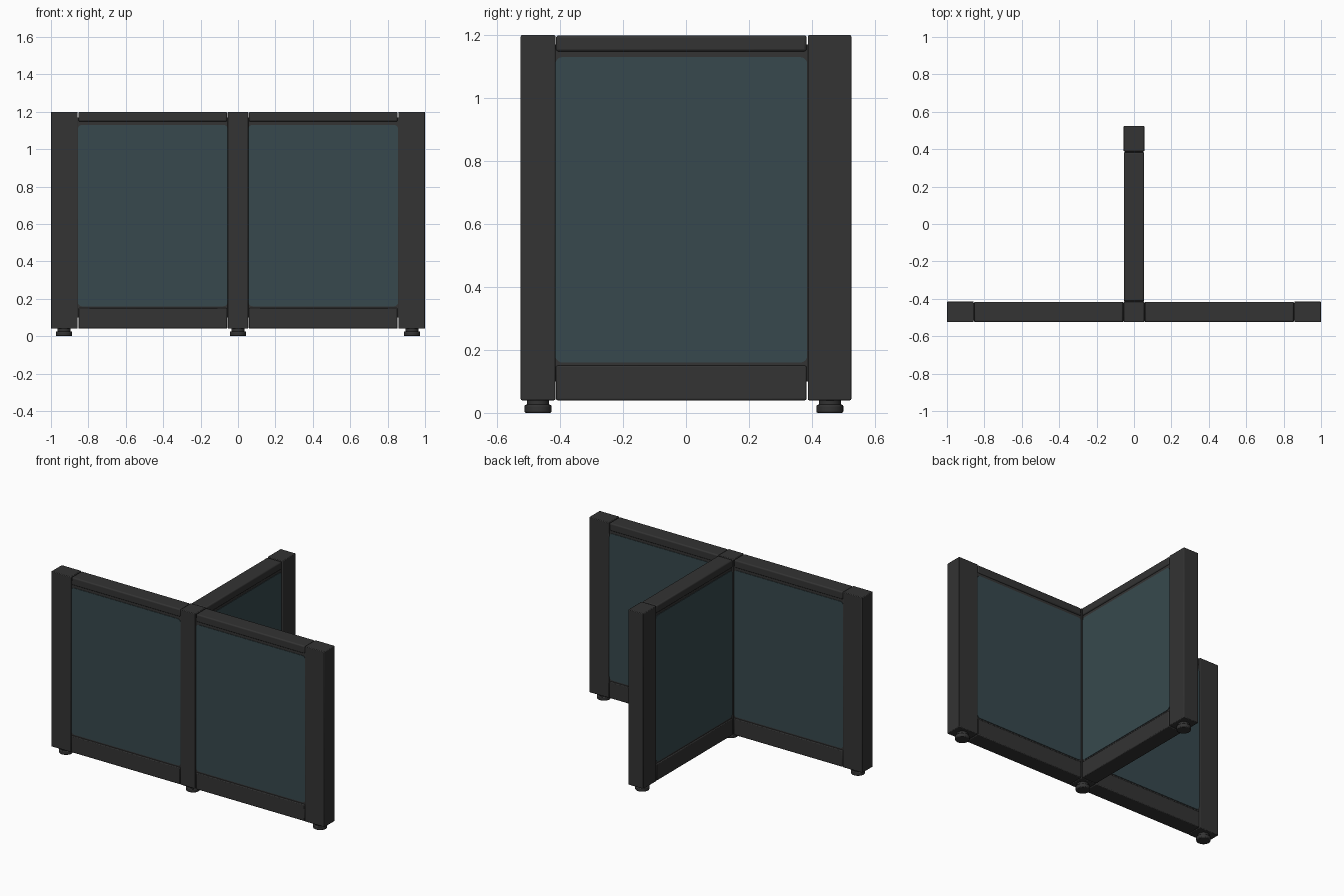
import bpy, math
from mathutils import Matrix, Vector

if "Cube" in bpy.data.objects:
    bpy.data.objects.remove(bpy.data.objects["Cube"])


def material(name, color):
    m = bpy.data.materials.new(name)
    m.diffuse_color = (*color, 1)
    m.use_nodes = True
    m.node_tree.nodes["Principled BSDF"].inputs["Base Color"].default_value = m.diffuse_color
    return m


FRAME = material("charcoal frame", (0.033, 0.033, 0.033))
FABRIC = material("slate teal fabric", (0.038, 0.066, 0.075))


def finish(ob, name, mat):
    ob.name = name
    ob.data.materials.append(mat)
    bpy.ops.object.shade_smooth_by_angle(angle=math.radians(35))
    return ob


def box(name, lo, hi, mat, bevel=0.004, segments=2):
    lo, hi = Vector(lo), Vector(hi)
    bpy.ops.mesh.primitive_cube_add(size=1)
    ob = bpy.context.object
    ob.data.transform(Matrix.Translation((lo + hi) / 2) @ Matrix.Diagonal((*(hi - lo), 1)))
    if bevel:
        b = ob.modifiers.new("soft edges", 'BEVEL')
        b.width, b.segments = bevel, segments
    return finish(ob, name, mat)


def lathe_foot(name, x, y):
    # levelling foot: wide pad with a narrower neck
    for part, r, z0, z1 in (("pad", 0.043, 0, 0.026), ("neck", 0.035, 0.026, 0.045)):
        bpy.ops.mesh.primitive_cylinder_add(vertices=24, radius=r, depth=z1 - z0,
                                            location=(x, y, (z0 + z1) / 2))
        ob = bpy.context.object
        if part == "pad":
            b = ob.modifiers.new("soft edges", 'BEVEL')
            b.width, b.segments = 0.005, 2
        finish(ob, f"{name}_{part}", FRAME)


def rounded_panel(name, length, z0, z1, half):
    # upholstered slab with rounded corners and softened rim
    r, pts = 0.022, []
    for cx, cz, a0 in ((length - r, z1 - r, 0), (r, z1 - r, 90),
                       (r, z0 + r, 180), (length - r, z0 + r, 270)):
        for i in range(6):
            a = math.radians(a0 + 18 * i)
            pts.append((cx + r * math.cos(a), cz + r * math.sin(a)))
    n = len(pts)
    verts = [(x, -half, z) for x, z in pts] + [(x, half, z) for x, z in pts]
    faces = [tuple(range(n)), tuple(range(2 * n - 1, n - 1, -1))]
    faces += [(i, i + n, (i + 1) % n + n, (i + 1) % n) for i in range(n)]
    me = bpy.data.meshes.new(name)
    me.from_pydata(verts, [], faces)
    ob = bpy.data.objects.new(name, me)
    bpy.context.collection.objects.link(ob)
    bpy.ops.object.select_all(action='DESELECT')
    ob.select_set(True)
    bpy.context.view_layer.objects.active = ob
    return finish(ob, name, FABRIC)


def wall(name, matrix, length=0.8):
    # one bay built along +x, then moved into place
    g = 0.002
    parts = [
        box(name + "_top_rail", (g, -0.054, 1.148), (length - g, 0.054, 1.199), FRAME, 0.008, 3),
        box(name + "_bottom_rail", (g, -0.054, 0.04), (length - g, 0.054, 0.15), FRAME, 0.005),
        box(name + "_backing", (-0.002, -0.047, 0.1), (length + 0.002, 0.047, 1.17), FRAME, 0),
        rounded_panel(name + "_fabric", length, 0.16, 1.13, 0.05),
    ]
    for p in parts:
        p.matrix_world = matrix


Y0, Y1, H = -0.525, -0.415, 0.055
YM = (Y0 + Y1) / 2

# posts
box("left_post", (-1, Y0, 0.04), (-0.857, Y1, 1.2), FRAME)
box("right_post", (0.857, Y0, 0.04), (1, Y1, 1.2), FRAME)
box("centre_post", (-H, Y0, 0.04), (H, Y1, 1.2), FRAME)
box("rear_post", (-H, 0.387, 0.04), (H, 0.525, 1.2), FRAME)

# three wall bays
wall("left_wall", Matrix.Translation((-0.856, YM, 0)))
wall("right_wall", Matrix.Translation((0.056, YM, 0)))
wall("rear_wall", Matrix.Translation((0, Y1, 0)) @ Matrix.Rotation(math.pi / 2, 4, 'Z'))

# feet
for nm, x, y in (("left_foot", -0.93, YM), ("right_foot", 0.93, YM),
                 ("centre_foot", 0, YM), ("rear_foot", 0, 0.457)):
    lathe_foot(nm, x, y)
